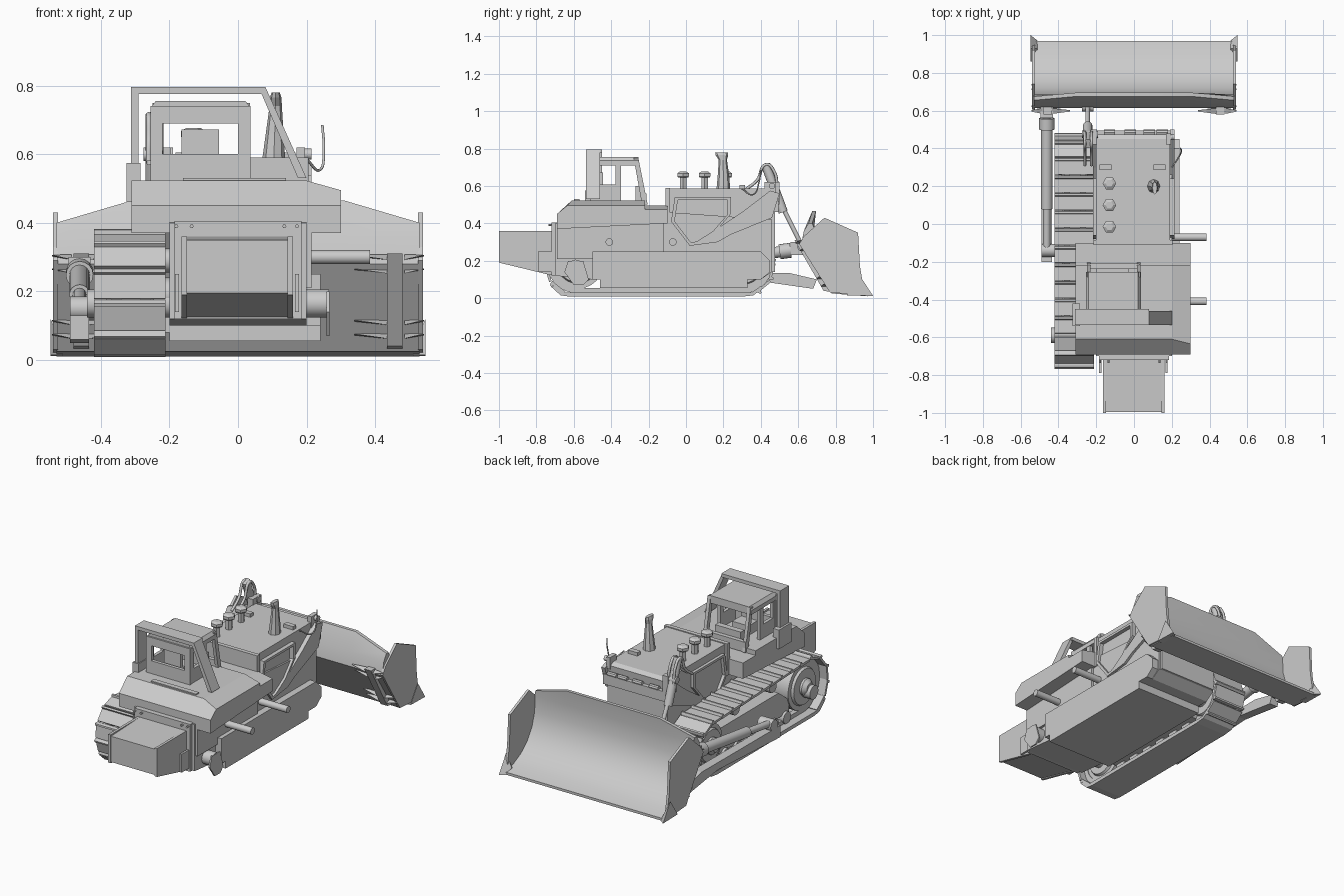
import bpy, bmesh, math
from mathutils import Vector

if "Cube" in bpy.data.objects:
    bpy.data.objects.remove(bpy.data.objects["Cube"])


def loft(name, groups, closed=False, smooth=False):
    """Skin each group of equal-length point rings into one object."""
    bm = bmesh.new()
    for rings in groups:
        vs = [[bm.verts.new(p) for p in r] for r in rings]
        n = len(vs[0])
        for i in range(len(vs) if closed else len(vs) - 1):
            a, b = vs[i], vs[(i + 1) % len(vs)]
            for j in range(n):
                k = (j + 1) % n
                bm.faces.new((a[j], a[k], b[k], b[j]))
        if not closed:
            bm.faces.new(vs[0])
            bm.faces.new(vs[-1][::-1])
    bmesh.ops.recalc_face_normals(bm, faces=bm.faces)
    me = bpy.data.meshes.new(name)
    bm.to_mesh(me)
    bm.free()
    ob = bpy.data.objects.new(name, me)
    bpy.context.collection.objects.link(ob)
    if smooth:
        bpy.ops.object.select_all(action='DESELECT')
        ob.select_set(True)
        bpy.context.view_layer.objects.active = ob
        bpy.ops.object.shade_smooth_by_angle(angle=math.radians(35))
    return ob


def side(name, pts, x0, x1):      # (y, z) profile extruded along x
    return loft(name, [[[(x, y, z) for y, z in pts] for x in (x0, x1)]])


def front(name, pts, y0, y1):     # (x, z) profile extruded along y
    return loft(name, [[[(x, y, z) for x, z in pts] for y in (y0, y1)]])


def box(name, x0, x1, y0, y1, z0, z1):
    return side(name, [(y0, z0), (y1, z0), (y1, z1), (y0, z1)], x0, x1)


def turned(name, a, b, prof, n=16):   # (fraction along a-b, radius) profile
    a, b = Vector(a), Vector(b)
    q = (b - a).to_track_quat('Z', 'Y')
    rings = [[a.lerp(b, f) + q @ Vector((r * math.cos(t), r * math.sin(t), 0))
              for t in (2 * math.pi * i / n for i in range(n))] for f, r in prof]
    return loft(name, [rings], smooth=n > 8)


def rod(name, a, b, r, n=16):
    return turned(name, a, b, [(0, r), (1, r)], n)


def hose(name, pts, r):
    cu = bpy.data.curves.new(name, 'CURVE')
    cu.dimensions, cu.bevel_depth, cu.bevel_resolution = '3D', r, 2
    sp = cu.splines.new('BEZIER')
    sp.bezier_points.add(len(pts) - 1)
    for bp, p in zip(sp.bezier_points, pts):
        bp.co = p
        bp.handle_left_type = bp.handle_right_type = 'AUTO'
    bpy.context.collection.objects.link(bpy.data.objects.new(name, cu))


# Blade: curved mouldboard with sloping upper corners
def blade_ring(x, top, back):
    pts = [(.695 - back, top), (.685, .375), (.69, .28), (.715, .2), (.76, .13), (.82, .08),
           (.89, .045), (.97, .025), (.97, .01), (.78, .025), (.615, .28), (.63, .36), (.675 - back, top)]
    return [(x, y, z) for y, z in pts]


loft("blade", [[blade_ring(x, t, b) for x, t, b in
                ((-.53, .4, .02), (-.31, .465, 0), (.31, .465, 0), (.53, .4, .02))]], smooth=True)
for s, tag in ((-1, "left"), (1, "right")):
    side(f"blade_end_{tag}", [(.605, .29), (.63, .33), (.74, .43), (.92, .35), (.93, .17), (.95, .05),
                              (.98, .015), (.77, .03)], s * .525, s * .54)
    loft(f"blade_corner_{tag}", [[[(x * s, y, z) for y, z in ((.86, .015), (e, .012), (.93, h))]
                                  for x, e, h in ((.51, .97, .04), (.547, 1.0, .12))]])
    side(f"blade_back_post_{tag}", [(.58, .31), (.64, .31), (.79, .03), (.735, .04)], s * .435, s * .48)
    for i, z in enumerate((.07, .11, .26, .3)):       # pointed stiffeners
        y = .765 - (z - .03) * .6
        for x0, x1 in ((.34, .435), (.542, .485)):
            loft(f"blade_gusset_{tag}_{i}", [[[(s * x0, y - .008, z + .006), (s * x0, y, z + .002),
                                               (s * x0, y, z + .006)],
                                              [(s * x1, y - .02, z - .008), (s * x1, y + .01, z - .008),
                                               (s * x1, y + .01, z + .008)]]])

# Main hull, belly and the bare running frame on the right
side("hull", [(-.7, .12), (-.5, .1), (.4, .1), (.46, .14), (.46, .42), (-.1, .46), (-.7, .4)], -.2, .2)
box("belly_plate", -.2, .24, -.46, .33, .055, .11)
side("right_frame", [(-.5, .1), (.4, .1), (.45, .14), (.45, .2), (.4, .25), (-.5, .25)], .2, .24)
side("axle_end_plate", [(-.63, .2), (-.55, .2), (-.52, .1), (-.55, .07), (-.6, .07), (-.65, .14)], .258, .267)
for y in (-.41, -.07):
    rod("cross_shaft", (.18, y, .3), (.385, y, .3), .02)
rod("drive_axle", (-.44, -.59, .165), (.265, -.59, .165), .041)
box("right_step", .2, .215, -.69, -.12, .21, .4)

# Rear body with sloping back and right shoulder
back_slope = [(-.69, .37), (-.1, .4), (-.1, .495), (-.22, .495), (-.22, .523), (-.61, .523), (-.69, .45)]
side("rear_body", back_slope, -.31, .2)
shoulder = [(-.69, .37), (-.1, .4), (-.1, .475), (-.22, .475), (-.22, .495), (-.635, .495), (-.69, .45)]
loft("right_shoulder", [[[(.2, y, z) for y, z in back_slope], [(.3, y, z) for y, z in shoulder]]])
box("rear_plate", -.185, .185, -.72, -.69, .12, .405)
box("left_locker", -.325, -.285, -.54, -.42, .46, .575)
box("deck_cover", -.16, .14, -.6, -.57, .52, .53)

# Rear tank with raised side rims and brackets
side("rear_tank", [(-.995, .35), (-.72, .36), (-.72, .125), (-.995, .195)], -.15, .145)
for x in (-.165, .145):
    side("tank_rim", [(-1, .36), (-.71, .36), (-.71, .12), (-1, .19)], x, x + .016)
for x in (-.18, -.135, .135, .172):
    rod("tank_bolt", (x, -.735, .39), (x, -.71, .39), .006, 6)
for x in (-.178, .172):
    box("tank_bracket", x - .006, x + .006, -.79, -.71, .14, .25)

# Engine hood, side cowls and nose
side("hood", [(-.1, .4), (.46, .4), (.475, .57), (.45, .585), (-.1, .585)], -.2, .19)
box("nose_bar", -.21, .205, .47, .495, .46, .52)
box("grille", -.19, .19, .455, .475, .14, .5)
for x in (-.16, -.05, .05, .12):
    rod("nose_latch", (x, .485, .525), (x + .06, .485, .525), .014, 8)
for x0, x1 in ((-.218, -.2), (.19, .215)):
    side("front_cowl", [(.02, .28), (.17, .3), (.24, .34), (.46, .43), (.5, .56), (.45, .575),
                        (.3, .46), (.21, .4), (.1, .33)], x0, x1)
    loft("engine_opening_frame", [[[(x, .08 + u * k, .42 + v * k) for x, k in
                                    ((x0, 1), (x1, 1), (x1, .88), (x0, .88))]
                                   for u, v in ((-.14, .12), (.16, .12), (.16, .03), (.03, -.12),
                                                (-.06, -.14), (-.16, -.01))]], closed=True)
for x in (-.15, .135):
    box("hood_vent", x - .032, x + .032, .285, .315, .58, .605)
box("firewall", -.215, .205, -.11, -.085, .4, .59)

# Hood top: hexagonal caps and the tapering exhaust stack
for y in (.215, .1, -.015):
    rod("cap_stem", (-.13, y, .58), (-.13, y, .65), .02, 6)
    turned("hex_cap", (-.13, y, .645), (-.13, y, .677), [(0, .03), (.2, .036), (.7, .036), (1, .02)], 6)


def stack_ring(x, y, rx, ry, z):
    return [(x + rx * math.cos(i * math.pi / 4), y + ry * math.sin(i * math.pi / 4), z) for i in range(8)]


loft("exhaust_stack", [[stack_ring(*r) for r in
                        ((.104, .2, .034, .037, .58), (.107, .2, .026, .03, .66), (.11, .197, .018, .022, .74),
                         (.11, .192, .017, .034, .765), (.11, .19, .012, .034, .78))]])

# Cab: sills, pillars, roof, seat and console
for x in (-.25, .015):
    side("cab_side_sill", [(-.5, .52), (-.35, .52), (-.35, .607), (-.5, .607)], x, x + .02)
    for a in (-.5, -.378):
        box("cab_pillar", x, x + .02, a, a + .03, .52, .72)
    side("cab_front_pillar", [(-.235, .5), (-.205, .5), (-.255, .75), (-.28, .75)], x, x + .02)
front("cab_roof", [(-.255, .71), (.037, .71), (.037, .735), (.022, .755), (-.24, .755), (-.255, .735)], -.5, -.255)
box("cab_rear_sill", -.255, .037, -.51, -.49, .52, .6)
box("cab_rear_header", -.255, .037, -.51, -.49, .69, .74)
for a, b in ((-.255, -.22), (0, .037)):
    box("cab_rear_pillar", a, b, -.51, -.49, .52, .72)
box("cab_front_sill", -.25, .03, -.235, -.21, .5, .56)
box("seat_base", -.165, -.055, -.46, -.36, .52, .58)
box("seat_back", -.165, -.055, -.47, -.445, .56, .672)
box("console", -.2, -.03, -.27, -.235, .52, .6)

# Roll bar frame over the cab
box("roll_bar_top", -.312, .08, -.535, -.45, .775, .796)
box("roll_bar_left", -.312, -.29, -.535, -.45, .5, .796)
front("roll_bar_right", [(.06, .796), (.08, .796), (.2, .53), (.175, .53)], -.535, -.46)

# Left track: path round sprocket and idler, then chain and shoes
path = []
for (cy, cz, r), start in (((-.58, .19, .17), 90), ((.31, .175, .155), 270)):
    for i in range(17):
        t = math.radians(start + i * 180 / 16)
        path.append(Vector((0, cy + r * math.cos(t), cz + r * math.sin(t))))
segs = [(path[i], path[(i + 1) % len(path)]) for i in range(len(path))]
total = sum((b - a).length for a, b in segs)


def at(d):                        # point, tangent and outward normal along the loop
    for a, b in segs:
        length = (b - a).length
        t = (b - a) / length
        if d <= length:
            break
        d -= length
    return a + t * d, t, Vector((0, t.z, -t.y))


shoes = []
prof = [(-.045, -.008), (.045, -.008), (.045, .006), (-.026, .006), (-.03, .018), (-.04, .018), (-.045, .006)]
for i in range(30):
    p, t, n = at((i + .5) * total / 30)
    if p.z > .04:
        shoes.append([[p + t * u + n * v + Vector((x, 0, 0)) for u, v in prof] for x in (-.42, -.212)])
links = [(p, (p - Vector((0, min(max(p.y, -.58), .31), .18))).normalized()) for p in path]
loft("track_shoes", shoes)
side("track_sole", [(-.72, .06), (-.67, .015), (-.62, .008), (.3, .008), (.36, .015), (.42, .06), (.4, .065),
                    (.35, .03), (-.66, .03), (-.7, .07)], -.42, -.212)
for x in (-.37, -.285):
    loft("track_chain", [[[p + n * v + Vector((u, 0, 0)) for u, v in
                           ((x, -.006), (x + .03, -.006), (x + .03, -.035), (x, -.035))] for p, n in links]],
         closed=True)
for nm, y, z, r in (("sprocket", -.58, .19, .14), ("idler", .31, .175, .125)):
    turned(nm, (-.385, y, z), (-.245, y, z),
           [(0, r * .75), (.1, r * .8), (.1, r), (.9, r), (.9, r * .8), (1, r * .75)], 24)
    turned(nm + "_hub", (-.42, y, z), (-.2, y, z), [(0, .03), (.1, .05), (1, .05)])
for i in range(6):
    rod("track_roller", (-.38, -.42 + i * .115, .062), (-.25, -.42 + i * .115, .062), .036, 12)
side("track_frame", [(-.46, .08), (.24, .08), (.27, .14), (.22, .23), (-.36, .23), (-.46, .15)], -.365, -.2)
for y in (-.3, .05):
    rod("carrier_roller", (-.37, y, .29), (-.2, y, .29), .035, 12)

# Left push arm, brace cylinder and its pivots
side("push_arm", [(-.2, .06), (.4, .09), (.68, .05), (.7, .1), (.55, .135), (-.2, .13)], -.49, -.435)
rod("arm_pivot", (-.49, -.14, .15), (-.4, -.14, .15), .035)
rod("brace_rod", (-.462, -.13, .16), (-.462, .62, .265), .02)
rod("brace_cylinder", (-.462, .08, .19), (-.462, .52, .25), .03)
rod("brace_collar", (-.462, .5, .248), (-.462, .56, .256), .04)
box("brace_lug", -.495, -.43, .56, .65, .23, .3)

# Lift cylinder, rod and trunnion beside the nose, plus hoses
rod("lift_cylinder", (-.245, .425, .715), (-.245, .52, .46), .025)
rod("lift_rod", (-.245, .51, .5), (-.245, .63, .26), .012)
rod("lift_trunnion", (-.275, .475, .6), (-.19, .475, .6), .02)
box("lift_bracket", -.23, -.195, .42, .5, .5, .62)
rod("lift_rod_eye", (-.275, .62, .275), (-.215, .62, .275), .025)
rod("right_trunnion", (.17, .46, .6), (.215, .46, .6), .016)
box("right_lift_bracket", .17, .195, .42, .48, .55, .62)
hose("right_hose", [(.2, .3, .585), (.24, .36, .555), (.25, .39, .62), (.246, .4, .685)], .004)
for dx in (-.225, -.26):
    hose("lift_hose", [(dx, .31, .575), (dx, .38, .63), (dx, .43, .715), (dx, .47, .68), (dx, .49, .57)], .008)
